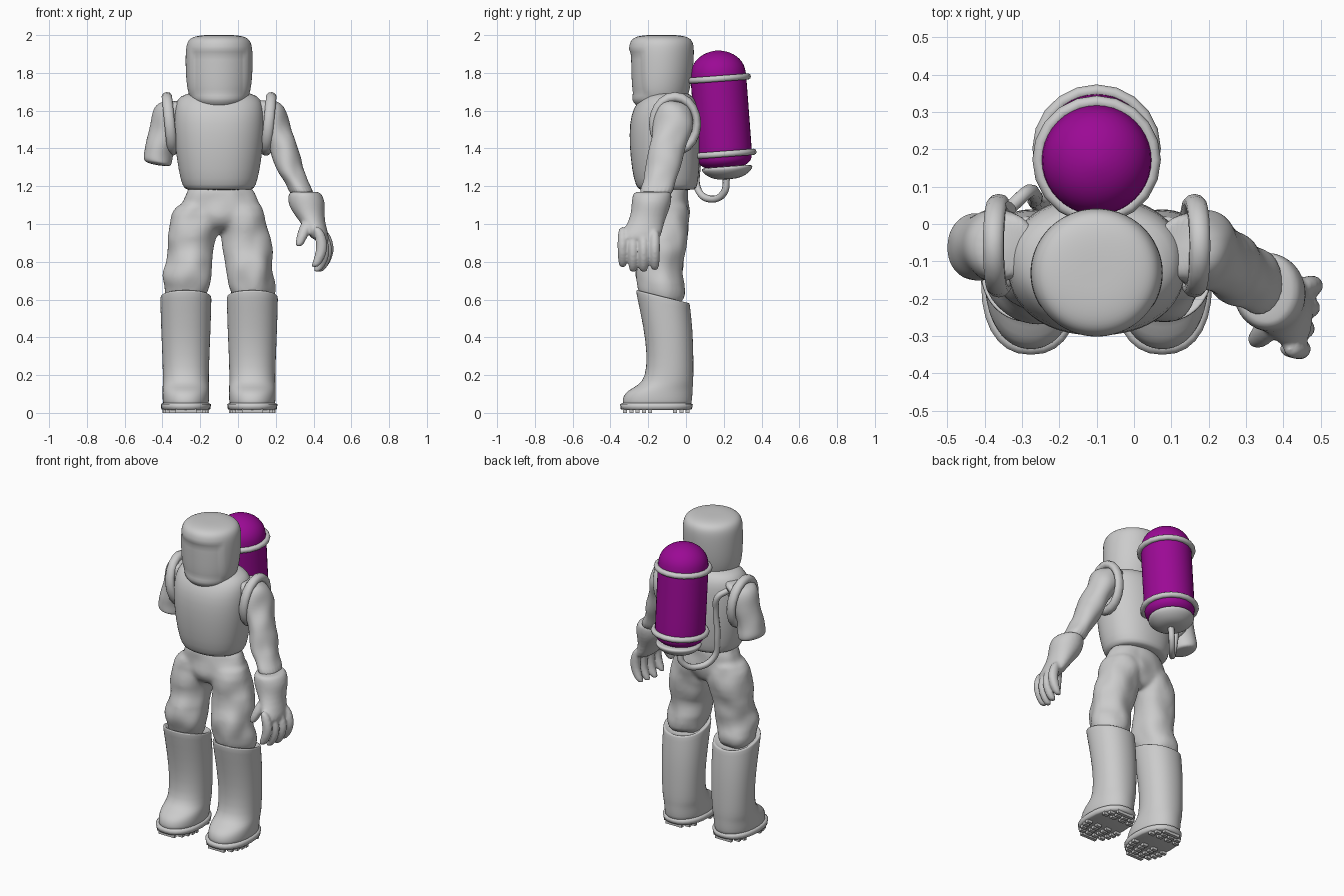
import bpy, bmesh, math
from mathutils import Matrix, Vector

CX = -0.1  # the body's middle plane


def spow(v, e):
    return math.copysign(abs(v) ** e, v)


def finish(name, bm, smooth=True):
    me = bpy.data.meshes.new(name)
    bm.to_mesh(me)
    bm.free()
    for f in me.polygons:
        f.use_smooth = smooth
    ob = bpy.data.objects.new(name, me)
    bpy.context.collection.objects.link(ob)
    return ob


def loft(name, tubes, n=24, p=2.0, sub=1, voxel=0, folds=0):
    """Skin stacks of rings (x, y, z, rx, ry[, slope_x, slope_y]) into one object."""
    bm = bmesh.new()
    for rings in tubes:
        prev = first = None
        for r in rings:
            x, y, z, rx, ry = r[:5]
            sx, sy = r[5:] if len(r) > 5 else (0, 0)
            loop = []
            for i in range(n):
                a = 2 * math.pi * i / n
                dx, dy = rx * spow(math.cos(a), 2 / p), ry * spow(math.sin(a), 2 / p)
                loop.append(bm.verts.new((x + dx, y + dy, z + sx * dx + sy * dy)))
            if prev:
                for i in range(n):
                    j = (i + 1) % n
                    bm.faces.new((prev[i], prev[j], loop[j], loop[i]))
            else:
                first = loop
            prev = loop
        bm.faces.new(first)
        bm.faces.new(prev)
    bmesh.ops.recalc_face_normals(bm, faces=bm.faces)
    ob = finish(name, bm)
    if sub:
        m = ob.modifiers.new("round", "SUBSURF")
        m.levels = m.render_levels = sub
    if voxel:
        m = ob.modifiers.new("fuse", "REMESH")
        m.mode, m.voxel_size, m.use_smooth_shade = "VOXEL", voxel, True
        m = ob.modifiers.new("soften", "SMOOTH")
        m.factor, m.iterations = 0.5, 6
    if folds:
        t = bpy.data.textures.new("cloth", "CLOUDS")
        t.noise_scale, t.noise_depth = 0.12, 0
        m = ob.modifiers.new("folds", "DISPLACE")
        m.texture, m.strength, m.mid_level = t, folds, 0.5
    return ob


def torus(name, loc, R, r, scale=(1, 1, 1), rot=(0, 0, 0)):
    bpy.ops.mesh.primitive_torus_add(location=loc, rotation=rot, major_radius=R, minor_radius=r,
                                     major_segments=20, minor_segments=10)
    ob = bpy.context.object
    ob.name, ob.scale = name, scale
    bpy.ops.object.shade_smooth()
    return ob


# Helmet, with the visor window pressed into the front under a brow
helmet = loft("helmet", [[(CX, -0.13, 1.60, 0.09, 0.09), (CX, -0.14, 1.625, 0.12, 0.125),
                          (CX, -0.142, 1.66, 0.155, 0.148), (CX, -0.137, 1.73, 0.172, 0.162),
                          (CX, -0.132, 1.82, 0.178, 0.170), (CX, -0.13, 1.92, 0.178, 0.174),
                          (CX, -0.13, 1.965, 0.169, 0.168), (CX, -0.13, 1.99, 0.145, 0.144),
                          (CX, -0.13, 2.0, 0.09, 0.09), (CX, -0.13, 2.001, 0.03, 0.03)]],
              n=40, sub=2)
bpy.context.view_layer.objects.active = helmet
bpy.ops.object.modifier_apply(modifier="round")
for v in helmet.data.vertices:
    c = v.co
    if c.y < -0.13:
        edge = min(0.155 - abs(c.x - CX), c.z - 1.66, 1.925 - c.z)
        c.y += 0.012 * max(0, min(1, edge / 0.03))

# Torso shell
loft("torso", [[(CX, -0.10, 1.18, 0.165, 0.14), (CX, -0.10, 1.185, 0.185, 0.155),
                (CX, -0.105, 1.23, 0.205, 0.172), (CX, -0.11, 1.35, 0.226, 0.185),
                (CX, -0.112, 1.48, 0.24, 0.19), (CX, -0.11, 1.58, 0.24, 0.182),
                (CX, -0.10, 1.64, 0.232, 0.162), (CX, -0.095, 1.68, 0.205, 0.13),
                (CX, -0.095, 1.70, 0.14, 0.09)]], n=32, p=2.2)

# Trousers: hips and two legs fused together
body = [[(CX, -0.10, 1.22, 0.17, 0.11), (CX, -0.10, 1.17, 0.185, 0.115),
         (CX, -0.107, 1.10, 0.215, 0.128), (CX, -0.11, 1.03, 0.22, 0.125),
         (CX, -0.11, 0.97, 0.16, 0.09), (CX, -0.11, 0.955, 0.06, 0.05)]]
for s in (-1, 1):
    body.append([(CX + s * d, y, z, rx, ry) for d, y, z, rx, ry in (
        (0.10, -0.105, 1.14, 0.10, 0.10),
        (0.12, -0.11, 1.05, 0.134, 0.125), (0.138, -0.105, 0.95, 0.127, 0.122),
        (0.152, -0.115, 0.86, 0.128, 0.118), (0.155, -0.14, 0.79, 0.122, 0.122),
        (0.165, -0.145, 0.72, 0.128, 0.122), (0.172, -0.125, 0.65, 0.123, 0.128),
        (0.175, -0.12, 0.56, 0.10, 0.105))])
loft("trousers", body, voxel=0.012, folds=0.03)

for s, side in ((-1, "right"), (1, "left")):
    bx = CX + s * 0.176
    # Tall boot
    loft(side + "_boot", [[(bx, (a + b) / 2, z, w, (b - a) / 2, 0, t) for z, a, b, w, t in (
        (0.03, -0.33, 0.02, 0.11, 0), (0.045, -0.338, 0.03, 0.122, 0), (0.09, -0.335, 0.035, 0.125, 0),
        (0.125, -0.305, 0.036, 0.124, 0.02), (0.15, -0.25, 0.038, 0.123, 0.02),
        (0.19, -0.216, 0.04, 0.122, 0), (0.30, -0.205, 0.04, 0.125, 0),
        (0.45, -0.225, 0.036, 0.132, -0.05), (0.60, -0.265, 0.022, 0.136, -0.25),
        (0.615, -0.265, 0.02, 0.136, -0.25), (0.618, -0.255, 0.01, 0.125, -0.25),
        (0.59, -0.23, -0.01, 0.10, -0.25))]], n=28, p=2.15)
    # Sole plate and tread blocks, open under the arch
    loft(side + "_sole", [[(bx, -0.157, z, w, w * 1.45) for z, w in (
        (0.016, 0.12), (0.02, 0.13), (0.046, 0.133), (0.052, 0.122))]], n=28, p=2.3, sub=0)
    bm = bmesh.new()
    for row in range(11):
        y = -0.322 + row * 0.033
        if 5 <= row <= 7:
            continue
        half = 0.125 * (1 - min(0.95, abs((y + 0.157) / 0.18)) ** 2.2) ** 0.45
        for k in (-1, -0.34, 0.34, 1):
            m = Matrix.Translation((bx + k * (half - 0.018), y, 0.012))
            bmesh.ops.create_cube(bm, size=1, matrix=m @ Matrix.Diagonal((0.034, 0.021, 0.024, 1)))
    finish(side + "_tread", bm, False)
    # Shoulder ring
    torus(side + "_shoulder_ring", (CX + s * 0.262, -0.058, 1.53), 0.13, 0.024, (1.1, 0.9, 1.2),
          (0, math.pi / 2 + s * 0.1, 0))

# Full left arm
loft("left_arm", [[(0.12, -0.06, 1.655, 0.06, 0.07), (0.15, -0.06, 1.63, 0.085, 0.095),
                   (0.175, -0.065, 1.57, 0.085, 0.105), (0.205, -0.08, 1.49, 0.088, 0.10),
                   (0.235, -0.095, 1.41, 0.08, 0.092), (0.25, -0.105, 1.36, 0.078, 0.092),
                   (0.272, -0.12, 1.29, 0.068, 0.092), (0.31, -0.145, 1.22, 0.068, 0.09),
                   (0.345, -0.17, 1.14, 0.065, 0.085)]], sub=2, folds=0.03)

# Left glove: cuff, palm, four curled fingers and a thumb
glove = [[(0.352, -0.175, 1.172, 0.07, 0.09), (0.354, -0.178, 1.165, 0.09, 0.106),
          (0.363, -0.183, 1.115, 0.102, 0.108), (0.37, -0.19, 1.07, 0.09, 0.102),
          (0.395, -0.21, 1.01, 0.066, 0.096), (0.422, -0.235, 0.95, 0.058, 0.110),
          (0.445, -0.245, 0.905, 0.038, 0.105)]]
for y, drop, out in ((-0.335, 0.02, -0.015), (-0.28, -0.005, -0.004), (-0.224, -0.005, 0.01), (-0.165, 0.005, 0.018)):
    glove.append([(x + out, y, z + drop, r, r * 0.9) for x, z, r in (
        (0.43, 0.97, 0.026), (0.458, 0.90, 0.032), (0.46, 0.84, 0.031),
        (0.442, 0.79, 0.029), (0.424, 0.758, 0.023), (0.418, 0.75, 0.012))])
glove.append([(0.375, -0.25, 1.03, 0.03, 0.04), (0.352, -0.285, 0.97, 0.035, 0.037),
              (0.335, -0.305, 0.92, 0.028, 0.03), (0.322, -0.31, 0.885, 0.022, 0.022),
              (0.32, -0.31, 0.88, 0.01, 0.01)])
loft("left_glove", glove, n=16, voxel=0.008)

# Right arm, ending in a flared stump
loft("right_arm", [[(-0.32, -0.06, 1.655, 0.06, 0.07), (-0.35, -0.06, 1.63, 0.085, 0.095),
                    (-0.372, -0.055, 1.57, 0.08, 0.10), (-0.39, -0.055, 1.49, 0.078, 0.095),
                    (-0.408, -0.06, 1.43, 0.08, 0.09), (-0.425, -0.062, 1.37, 0.078, 0.092, 0.1, 0),
                    (-0.425, -0.064, 1.33, 0.073, 0.092, -0.15, 0),
                    (-0.42, -0.064, 1.315, 0.06, 0.08, -0.15, 0)]], sub=2, folds=0.015)

# Air tank, domed at both ends and leaning forward
purple = bpy.data.materials.new("purple")
purple.diffuse_color = (0.33, 0.003, 0.30, 1)
LEAN, PIVOT = 0.075, Vector((CX, 0.187, 1.57))
R = 0.15
prof = [(R * math.sin(a), -0.22 - 0.07 * math.cos(a)) for a in (0.1, 0.5, 0.9, 1.25, 1.57)]
prof += [(R, z) for z in (-0.1, 0.05, 0.15, 0.225)]
prof += [(R * math.cos(a), 0.225 + 0.125 * math.sin(a)) for a in (0.3, 0.6, 0.9, 1.2, 1.5)]
tank = loft("air_tank", [[(0, 0, z, r, r) for r, z in prof]], n=20, sub=1)
tank.data.materials.append(purple)
base = loft("tank_base", [[(0, 0.01, z, r, r) for r, z in (
    (0.03, -0.335), (0.075, -0.33), (0.115, -0.307), (0.136, -0.285), (0.137, -0.27), (0.12, -0.265))]],
    n=20, sub=1)
for ob in (tank, base):
    ob.location, ob.rotation_euler = PIVOT, (LEAN, 0, 0)
for name, dz in (("upper_tank_band", 0.2), ("lower_tank_band", -0.2)):
    off = Matrix.Rotation(LEAN, 3, "X") @ Vector((0, 0, dz))
    torus(name, PIVOT + off, 0.155, 0.017, rot=(LEAN, 0, 0))

# Air hose looping from the tank base up to the right shoulder
cu = bpy.data.curves.new("air_hose", "CURVE")
cu.dimensions, cu.bevel_depth, cu.bevel_resolution, cu.use_fill_caps = "3D", 0.019, 2, True
sp = cu.splines.new("BEZIER")
pts = [(-0.1, 0.215, 1.25), (-0.12, 0.2, 1.165), (-0.18, 0.13, 1.132), (-0.24, 0.065, 1.18),
       (-0.265, 0.06, 1.32), (-0.265, 0.075, 1.50), (-0.285, 0.085, 1.59), (-0.33, 0.045, 1.63)]
sp.bezier_points.add(len(pts) - 1)
for b, co in zip(sp.bezier_points, pts):
    b.co = co
    b.handle_left_type = b.handle_right_type = "AUTO"
bpy.context.collection.objects.link(bpy.data.objects.new("air_hose", cu))
